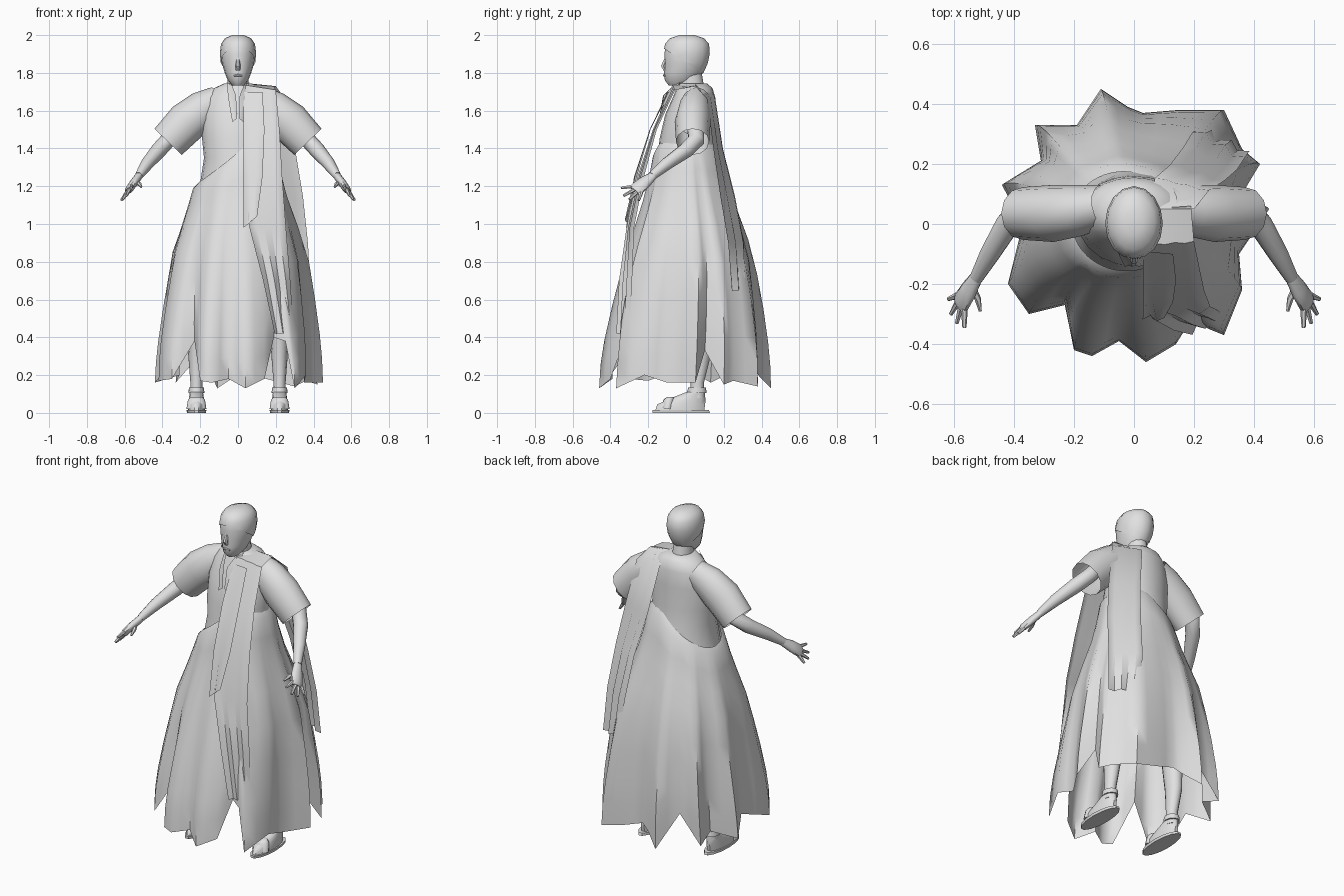
import bpy, bmesh, math
from mathutils import Vector

cube = bpy.data.objects.get("Cube")
if cube:
    bpy.data.objects.remove(cube, do_unlink=True)

mat = bpy.data.materials.new("plain_grey")
mat.use_nodes = True
GREY = (0.75, 0.75, 0.75, 1)
mat.diffuse_color = GREY
mat.node_tree.nodes["Principled BSDF"].inputs["Base Color"].default_value = GREY


def finish(name, bm, angle=50):
    bmesh.ops.recalc_face_normals(bm, faces=bm.faces)
    mesh = bpy.data.meshes.new(name)
    bm.to_mesh(mesh)
    bm.free()
    mesh.materials.append(mat)
    ob = bpy.data.objects.new(name, mesh)
    bpy.context.collection.objects.link(ob)
    bpy.ops.object.select_all(action="DESELECT")
    bpy.context.view_layer.objects.active = ob
    ob.select_set(True)
    bpy.ops.object.shade_smooth_by_angle(angle=math.radians(angle))


def loft(rows, closed=True, caps=True):
    bm = bmesh.new()
    vs = [[bm.verts.new(p) for p in row] for row in rows]
    n = len(rows[0])
    for a, b in zip(vs, vs[1:]):
        for i in range(n if closed else n - 1):
            j = (i + 1) % n
            bm.faces.new((a[i], a[j], b[j], b[i]))
    if closed and caps:
        bm.faces.new(vs[0])
        bm.faces.new(vs[-1])
    return bm


def circle(n):
    return [(math.cos(i * math.tau / n), math.sin(i * math.tau / n)) for i in range(n)]


def stack(rows, cx=0, n=16):
    """Level rings: height, half width, front y, back y."""
    return loft([[(cx + hx * c, (f + b) / 2 + (b - f) / 2 * s, z) for c, s in circle(n)]
                 for z, hx, f, b in rows])


def tube(path, n=10, caps=True):
    """Rings along a path: x, y, z, radius in elevation, radius in depth."""
    pts = [Vector(p[:3]) for p in path]
    rows = []
    for i, p in enumerate(path):
        t = (pts[min(i + 1, len(pts) - 1)] - pts[max(i - 1, 0)]).normalized()
        a = t.cross(Vector((0, 1, 0))).normalized()
        b = a.cross(t)
        rows.append([pts[i] + a * p[3] * c + b * p[4] * s for c, s in circle(n)])
    return loft(rows, caps=caps)


def panel(rows, cols=5, pleat=0.01):
    """Hanging cloth: each row gives its two end points."""
    out = []
    for k, (p, q) in enumerate(rows):
        p, q = Vector(p), Vector(q)
        side = (q - p).cross(Vector((0, 0, 1))).normalized()
        out.append([p.lerp(q, i / cols) + side * pleat * (-1) ** i * min(k, 4) / 4
                    for i in range(cols + 1)])
    return loft(out, closed=False)


# Head, hair, face and neck
HEAD = [(1.732, .03, -.09, .02), (1.76, .054, -.112, .05), (1.80, .07, -.116, .088),
        (1.85, .085, -.112, .11), (1.90, .09, -.115, .12), (1.95, .084, -.105, .116),
        (1.98, .064, -.08, .09), (1.997, .025, -.03, .04)]
finish("head", stack(HEAD))
hair = stack([(z + .003, hx + .006, f - .006, b + .006) for z, hx, f, b in HEAD])
bmesh.ops.bisect_plane(hair, geom=hair.verts[:] + hair.edges[:] + hair.faces[:],
                       plane_co=(0, -.12, 1.93), plane_no=(0, .14, .22), clear_inner=True)
finish("hair", hair)
finish("nose", tube([(0, -.105, 1.875, .008, .01), (0, -.12, 1.835, .014, .015),
                     (0, -.11, 1.815, .012, .01)], 6))
finish("lips", tube([(-.022, -.11, 1.785, .004, .004), (0, -.115, 1.787, .007, .007),
                     (.022, -.11, 1.785, .004, .004)], 6))
finish("neck", stack([(1.6, .07, -.03, .12), (1.7, .058, -.04, .1), (1.82, .052, -.05, .08)]))

# Torso with a ragged open collar
finish("torso", stack([(1.12, .22, -.19, .22), (1.22, .2, -.175, .2), (1.35, .18, -.15, .175),
                       (1.45, .19, -.14, .165), (1.58, .19, -.11, .16), (1.67, .17, -.07, .155),
                       (1.72, .125, -.05, .14), (1.745, .07, -.04, .11)], n=20))
for s, side in ((1, "left"), (-1, "right")):
    finish(side + "_lapel", panel([((s * .06, -.03, 1.75), (s * .03, -.07, 1.73)),
                                   ((s * .05, -.10, 1.66), (s * .01, -.12, 1.68)),
                                   ((s * .03, -.14, 1.54), (s * .005, -.14, 1.56))], 2, .006))

# Skirt: smooth at the waist, folds deepening down to the ragged hem
PROFILE = [(1.45, .195, -.16, .175), (1.2, .235, -.20, .23), (.85, .34, -.285, .345),
           (.5, .37, -.34, .39), (.1, .4, -.4, .43)]
HEM = [(.45, .05, .16), (.36, .1, .33), (.42, .20, .15), (.36, .25, .17), (.30, .38, .14),
       (.15, .38, .18), (.03, .37, .22), (-.02, .39, .19), (-.11, .45, .13), (-.19, .33, .32),
       (-.33, .33, .16), (-.31, .21, .2), (-.44, .13, .16), (-.37, 0, .24), (-.42, -.2, .17),
       (-.35, -.3, .18), (-.23, -.27, .38), (-.2, -.42, .17), (-.14, -.44, .16), (-.05, -.39, .18),
       (.04, -.46, .13), (.14, -.4, .18), (.19, -.32, .4), (.25, -.35, .38), (.3, -.37, .13),
       (.36, -.22, .2), (.35, -.1, .16)]


def body_point(angle, z):
    for hi, lo in zip(PROFILE, PROFILE[1:]):
        if z >= lo[0]:
            break
    k = (hi[0] - z) / (hi[0] - lo[0])
    hx, f, b = (u + (v - u) * k for u, v in zip(hi[1:], lo[1:]))
    return Vector((hx * math.cos(angle), (f + b) / 2 + (b - f) / 2 * math.sin(angle), z))


hem = []
for p, q in zip(HEM, HEM[1:] + HEM[:1]):
    hem += [Vector(p), (Vector(p) + Vector(q)) / 2]
rows = []
for t in (0, .03, .12, .22, .35, .5, .65, .8, .9, 1):
    row = []
    for h in hem:
        angle = math.atan2(h.y, h.x)
        top = min(1.43, 1.38 + .16 * math.cos(angle))
        z = top + (h.z - top) * t
        smooth, end = body_point(angle, z), body_point(angle, h.z)
        scale = 1 + (h.xy.length / end.xy.length - 1) * t
        fold = (smooth.xy * scale).lerp(h.xy, t ** 3)
        tuck = 1 if t else .9
        row.append((fold.x * tuck, fold.y * tuck, z))
    rows.append(row)
finish("skirt", loft(rows, caps=False), 60)

# Long drape over the left shoulder, front and back
finish("front_drape", panel([((.04, .05, 1.74), (.19, .06, 1.73)),
                             ((.04, -.07, 1.735), (.2, -.06, 1.71)),
                             ((.04, -.17, 1.5), (.22, -.16, 1.5)),
                             ((.03, -.25, 1.25), (.235, -.23, 1.25)),
                             ((.06, -.305, .98), (.255, -.285, .98)),
                             ((.13, -.345, .7), (.28, -.295, .7)),
                             ((.19, -.36, .42), (.3, -.31, .42))]))
finish("front_drape_fold", panel([((.03, -.09, 1.7), (.13, -.1, 1.7)),
                                  ((.03, -.19, 1.5), (.14, -.19, 1.5)),
                                  ((.03, -.27, 1.25), (.13, -.265, 1.25)),
                                  ((.03, -.31, .98), (.1, -.32, 1.04))], 3))
finish("back_drape", panel([((.05, .05, 1.745), (.2, .05, 1.73)),
                            ((.07, .155, 1.68), (.25, .11, 1.66)),
                            ((.12, .2, 1.4), (.3, .14, 1.4)),
                            ((.17, .265, 1.15), (.34, .175, 1.15)),
                            ((.2, .315, .9), (.365, .215, .9)),
                            ((.23, .325, .66), (.38, .235, .64))]))

# Sleeves, arms, hands, legs and sandals
TIPS = [(.565, -.345, 1.19), (.59, -.33, 1.15), (.61, -.3, 1.13), (.618, -.25, 1.125)]
for s, side in ((1, "left"), (-1, "right")):
    def flip(path):
        return [(s * p[0], *p[1:]) for p in path]

    finish(side + "_sleeve", tube(flip([(.1, .06, 1.66, .075, .07), (.18, .045, 1.61, .1, .085),
                                        (.27, .035, 1.54, .11, .095), (.37, .035, 1.435, .1, .088)]),
                                  12, caps=False))
    finish(side + "_arm", tube(flip([(.32, .05, 1.5, .042, .045), (.37, .055, 1.445, .042, .045),
                                     (.42, 0, 1.39, .042, .042), (.48, -.1, 1.32, .034, .034),
                                     (.525, -.18, 1.255, .022, .024)])))
    finish(side + "_palm", tube(flip([(.52, -.17, 1.26, .02, .022), (.55, -.22, 1.22, .022, .036),
                                      (.575, -.26, 1.185, .02, .04), (.582, -.272, 1.175, .012, .03)])))
    for i, tip in enumerate(TIPS):
        base = (.565 + .008 * i, -.275 + .012 * i, 1.20 - .012 * i)
        finish(f"{side}_finger_{i + 1}", tube(flip([(*base, .012, .012), (*tip, .007, .007)]), 6))
    finish(side + "_thumb", tube(flip([(.54, -.21, 1.22, .013, .013), (.52, -.25, 1.21, .011, .011),
                                       (.512, -.29, 1.195, .006, .006)]), 6))
    cx = s * .22
    finish(side + "_leg", stack([(.08, .034, .02, .1), (.16, .032, .025, .095),
                                 (.3, .043, .02, .13), (.45, .05, .0, .13), (.6, .055, -.02, .12)], cx, 12))
    finish(side + "_foot", stack([(.015, .046, -.165, .1), (.045, .045, -.155, .105),
                                  (.075, .04, -.09, .105), (.11, .035, 0, .1)], cx, 14))
    finish(side + "_sole", stack([(0, .05, -.18, .13), (.015, .053, -.18, .125)], cx, 14))
    finish(side + "_ankle_strap", stack([(.105, .042, .005, .11), (.135, .04, .012, .105)], cx, 12))
    finish(side + "_toe_strap", stack([(.02, .053, -.13, -.07), (.07, .045, -.12, -.06),
                                       (.085, .03, -.1, -.06)], cx, 12))
